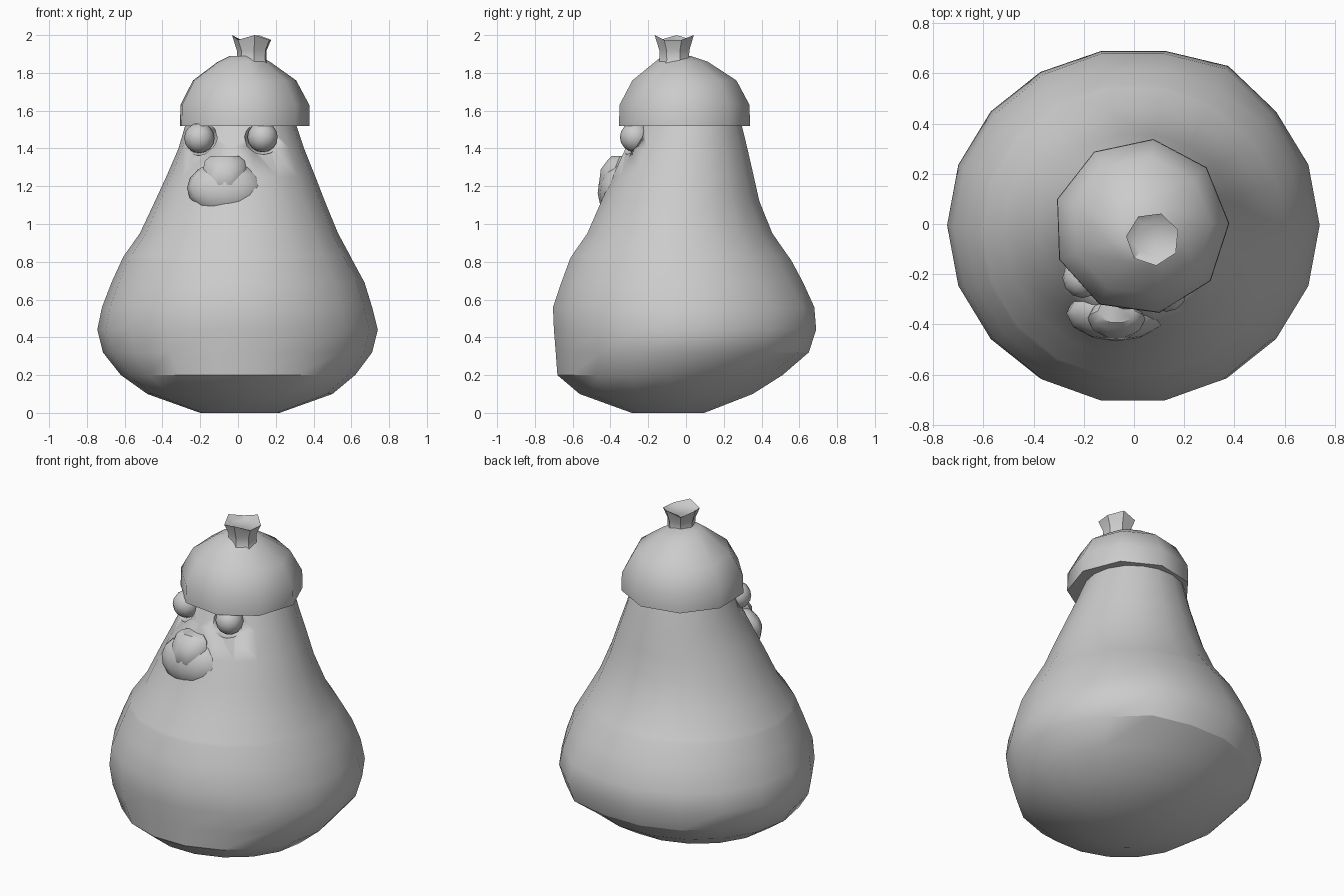
import bpy, bmesh, math
from mathutils import Vector

if "Cube" in bpy.data.objects:
    bpy.data.objects.remove(bpy.data.objects["Cube"])


def make_object(name, rings, smooth=35):
    """Skin a stack of equal-length rings and cap both ends."""
    bm = bmesh.new()
    loops = [[bm.verts.new(p) for p in ring] for ring in rings]
    n = len(loops[0])
    for a, b in zip(loops, loops[1:]):
        for i in range(n):
            j = (i + 1) % n
            bm.faces.new((a[i], a[j], b[j], b[i]))
    bm.faces.new(loops[0][::-1])
    bm.faces.new(loops[-1])
    bmesh.ops.recalc_face_normals(bm, faces=bm.faces)
    mesh = bpy.data.meshes.new(name)
    bm.to_mesh(mesh)
    bm.free()
    ob = bpy.data.objects.new(name, mesh)
    bpy.context.collection.objects.link(ob)
    shade(ob, smooth)
    return ob


def shade(ob, angle):
    bpy.ops.object.select_all(action='DESELECT')
    ob.select_set(True)
    bpy.context.view_layer.objects.active = ob
    bpy.ops.object.shade_smooth_by_angle(angle=math.radians(angle))


def ring(z, x0, x1, y0, y1, n, phase):
    cx, cy = (x0 + x1) / 2, (y0 + y1) / 2
    return [Vector((cx + (x1 - x0) / 2 * math.cos(phase + math.tau * i / n),
                    cy + (y1 - y0) / 2 * math.sin(phase + math.tau * i / n), z))
            for i in range(n)]


def ball(name, loc, size, seg, rings, tilt=0):
    bpy.ops.mesh.primitive_uv_sphere_add(segments=seg, ring_count=rings, radius=1, location=loc,
                                         rotation=(tilt, 0, 0))
    ob = bpy.context.object
    ob.name = name
    ob.scale = size
    shade(ob, 50)
    return ob


# Pear-shaped body: z, left, right, front, back
levels = [(0, -.20, .22, -.29, .10), (.10, -.48, .50, -.57, .36), (.20, -.62, .62, -.69, .52),
          (.32, -.715, .71, -.70, .66), (.44, -.745, .74, -.71, .70), (.56, -.72, .71, -.715, .69),
          (.69, -.67, .67, -.67, .63), (.81, -.615, .605, -.625, .565), (.83, -.605, .595, -.615, .55),
          (.95, -.52, .53, -.53, .465), (1.12, -.44, .46, -.455, .395), (1.25, -.38, .41, -.395, .365),
          (1.40, -.315, .35, -.325, .33), (1.52, -.28, .31, -.26, .30), (1.62, -.24, .27, -.22, .27)]
rings = [ring(*lv, 18, math.radians(10) - math.radians(10)) for lv in levels]
for r in rings:
    for p in r:
        a = math.degrees(math.atan2(p.y, p.x))
        z = p.z
        # step under the face panel
        if z == .83 and -125 < a < -60:
            p.y += .045
        # tucked tail lump and crease at the back
        if z == .20 and 62 < a < 118:
            p.y += .06
        if .3 < z < .6 and 62 < a < 75:
            p.y -= .035
        if .3 < z < .6 and 52 < a < 62:
            p.x *= 1.02
            p.y *= 1.04
body = make_object("body", rings, 30)

# Eyes sitting in cut sockets
for side, loc in (("left", (-.205, -.215, 1.455)), ("right", (.13, -.27, 1.46))):
    cutter = ball("socket_cutter_" + side, (loc[0], loc[1] - .03, loc[2]), (.10, .10, .095), 10, 6)
    cutter.hide_render = True
    cutter.hide_viewport = False
    mod = body.modifiers.new("socket", 'BOOLEAN')
    mod.operation = 'DIFFERENCE'
    mod.solver = 'EXACT'
    mod.object = cutter
    bpy.context.view_layer.objects.active = body
    bpy.ops.object.modifier_apply(modifier=mod.name)
    bpy.data.objects.remove(cutter)
    ball("eye_" + side, loc, (.08, .08, .08), 12, 8)

# Muzzle mound and blunt nose
ball("muzzle", (-.07, -.355, 1.19), (.20, .11, .145), 12, 8, math.radians(-15))
nose = [ring(z, -.07 - w, -.07 + w, y0, -.30, 10, 0)
        for z, w, y0 in ((1.17, .06, -.44), (1.21, .105, -.465), (1.29, .115, -.455),
                         (1.335, .105, -.42), (1.36, .075, -.395))]
make_object("nose", nose, 40)

# Nine-sided cap
cap = [ring(z, .028 - r, .028 + r, -.01 + dy - r, -.01 + dy + r, 9, math.radians(2))
       for z, r, dy in ((1.52, .352, 0), (1.63, .350, 0), (1.76, .28, 0),
                        (1.86, .14, -.015), (1.89, .075, -.04))]
make_object("cap", cap, 50)

# Ragged hollow-topped stem
stem = [ring(z, .075 - r, .075 + r, -.06 - r, -.06 + r, 7, math.radians(20))
        for z, r in ((1.85, .09), (1.87, .08), (1.92, .082), (1.985, .107), (1.965, .07))]
for i, p in enumerate(stem[3]):
    p.z += .015 if i % 2 else -.01
make_object("stem", stem, 40)
